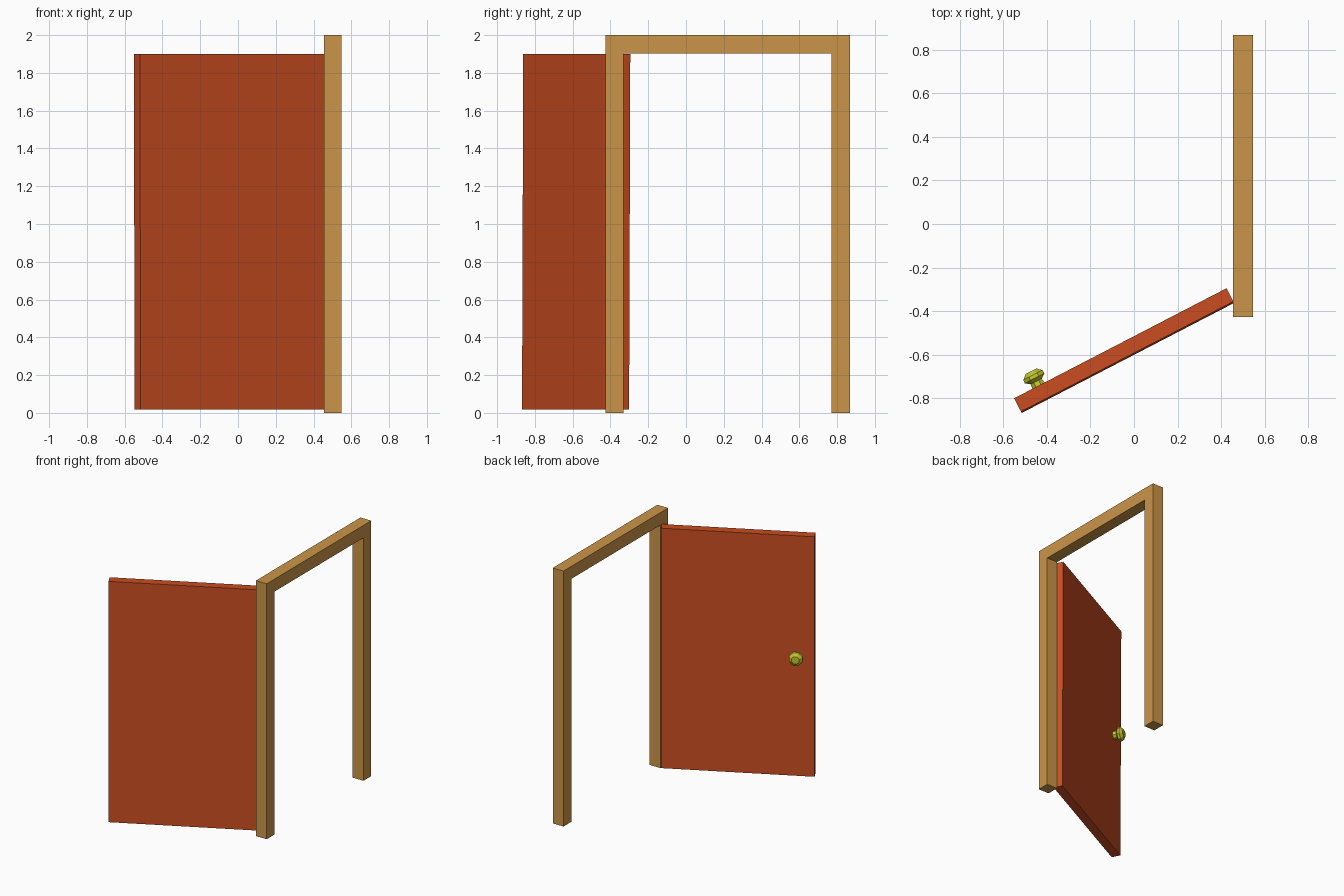
import bpy, bmesh
from math import cos, sin, pi
from mathutils import Vector

if "Cube" in bpy.data.objects:
    bpy.data.objects.remove(bpy.data.objects["Cube"])


def finish(name, bm, colour):
    bmesh.ops.recalc_face_normals(bm, faces=bm.faces[:])
    me = bpy.data.meshes.new(name)
    bm.to_mesh(me)
    bm.free()
    ob = bpy.data.objects.new(name, me)
    bpy.context.collection.objects.link(ob)
    mat = bpy.data.materials.new(name + "_colour")
    mat.diffuse_color = (*colour, 1)
    mat.use_nodes = True
    mat.node_tree.nodes["Principled BSDF"].inputs["Base Color"].default_value = mat.diffuse_color
    me.materials.append(mat)
    return ob


def extrude(name, points, offset, colour):
    bm = bmesh.new()
    face = bm.faces.new([bm.verts.new(p) for p in points])
    geo = bmesh.ops.extrude_face_region(bm, geom=[face], use_keep_orig=True)
    moved = [g for g in geo["geom"] if isinstance(g, bmesh.types.BMVert)]
    bmesh.ops.translate(bm, verts=moved, vec=offset)
    return finish(name, bm, colour)


# Door frame: an upside-down U profile extruded along x
Y0, Y1, W = -0.427, 0.867, 0.096
profile = [(Y0, 0), (Y0 + W, 0), (Y0 + W, 1.902), (Y1 - W, 1.902),
           (Y1 - W, 0), (Y1, 0), (Y1, 2), (Y0, 2)]
extrude("door_frame", [(0.454, y, z) for y, z in profile], (0.093, 0, 0), (0.6, 0.3, 0.065))

# Door panel: swung open, leaning very slightly
u = Vector((cos(0.478), sin(0.478), 0))      # along the door, towards the hinge
n = Vector((-u.y, u.x, 0))                   # towards the back face
hinge = Vector((0.425, -0.295, 1.9))
L, T = 1.099, 0.069
lean = Vector((0, 0, -1.882)) - n * 0.007
top = [hinge, hinge - n * T, hinge - n * T - u * L, hinge - u * L]
extrude("door_panel", top, lean, (0.6, 0.075, 0.015))

# Knob: low-poly lathe on the back face near the free edge
centre = hinge - u * 0.973 + lean * 0.5
up = Vector((0, 0, 1))
bm = bmesh.new()
rings = []
for r, d in [(0.035, -0.004), (0.031, 0.026), (0.055, 0.042), (0.053, 0.059), (0.03, 0.078)]:
    rings.append([bm.verts.new(centre + n * d + r * (u * cos(a) + up * sin(a)))
                  for a in [(k + 0.5) * pi / 4 for k in range(8)]])
for a, b in zip(rings, rings[1:]):
    for k in range(8):
        j = (k + 1) % 8
        bm.faces.new((a[k], a[j], b[j], b[k]))
bm.faces.new(rings[0])
bm.faces.new(rings[-1])
finish("door_knob", bm, (0.55, 0.55, 0.03))
